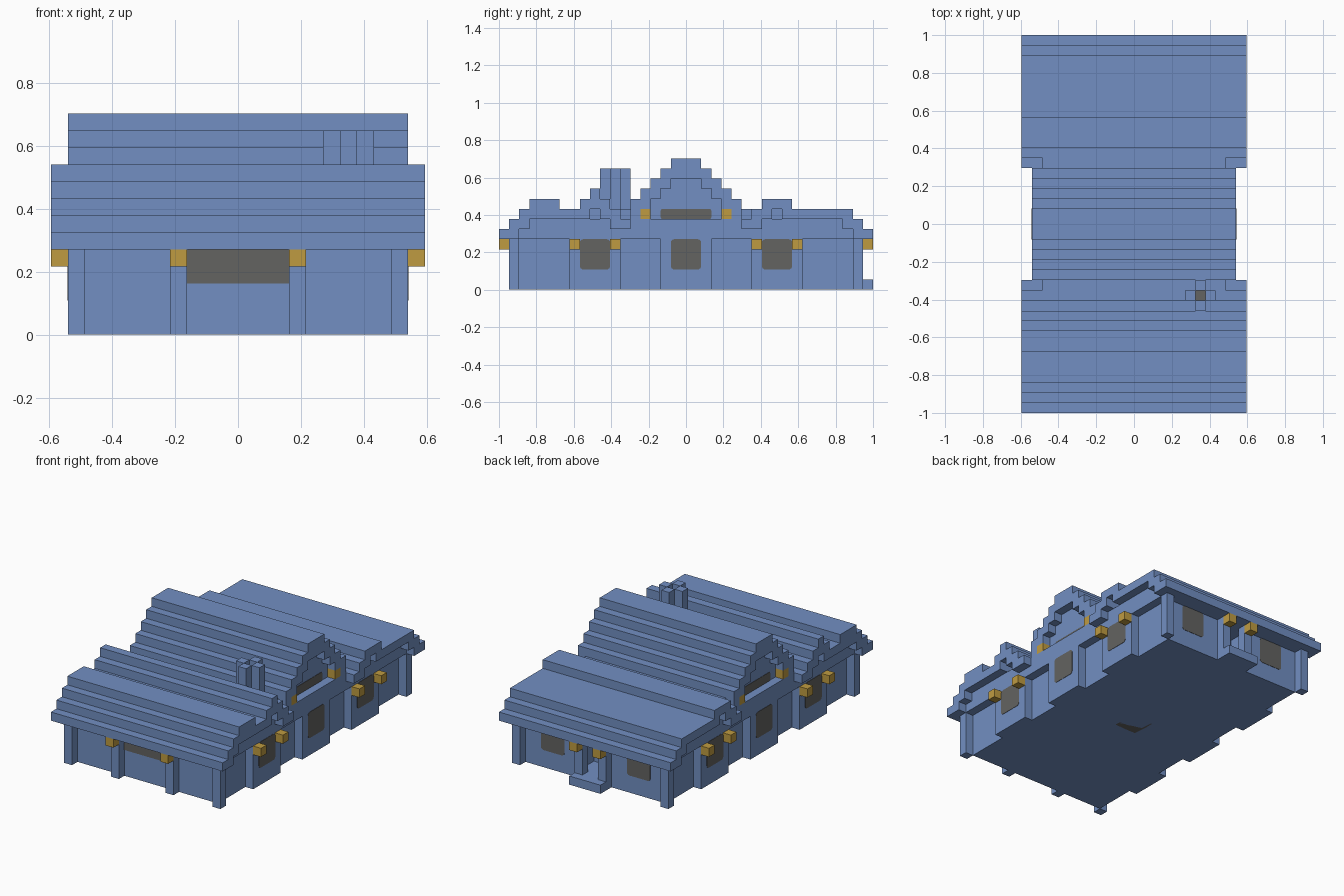
import bpy, bmesh, math
from mathutils import Vector

U = 2 / 37  # one building block

cube = bpy.data.objects.get("Cube")
if cube:
    bpy.data.objects.remove(cube, do_unlink=True)


def material(name, color):
    m = bpy.data.materials.new(name)
    m.use_nodes = True
    m.diffuse_color = (*color, 1)
    m.node_tree.nodes["Principled BSDF"].inputs["Base Color"].default_value = (*color, 1)
    return m


BLUE = material("slate blue", (0.168, 0.275, 0.54))
GOLD = material("gold", (0.52, 0.33, 0.053))
DARK = material("dark glass", (0.125, 0.125, 0.12))


def extrude_polygon(name, points, offset, mat):
    """Closed prism from a planar outline, in block units."""
    bm = bmesh.new()
    face = bm.faces.new([bm.verts.new(Vector(p) * U) for p in points])
    result = bmesh.ops.extrude_face_region(bm, geom=[face])
    verts = [g for g in result["geom"] if isinstance(g, bmesh.types.BMVert)]
    bmesh.ops.translate(bm, verts=verts, vec=Vector(offset) * U)
    bmesh.ops.recalc_face_normals(bm, faces=bm.faces)
    mesh = bpy.data.meshes.new(name)
    bm.to_mesh(mesh)
    bm.free()
    mesh.materials.append(mat)
    obj = bpy.data.objects.new(name, mesh)
    bpy.context.collection.objects.link(obj)
    return obj


def box(name, x, y, z, mat=BLUE):
    base = [(x[0], y[0], z[0]), (x[1], y[0], z[0]), (x[1], y[1], z[0]), (x[0], y[1], z[0])]
    return extrude_polygon(name, base, (0, 0, z[1] - z[0]), mat)


def stepped_roof(name, x0, x1, columns, end, floor=None):
    """Columns are (start y, top, bottom); a floor replaces all bottoms."""
    upper, lower = [], []
    for i, (y, top, bottom) in enumerate(columns):
        stop = columns[i + 1][0] if i + 1 < len(columns) else end
        low = bottom if floor is None else floor
        upper += [(x0, y, top), (x0, stop, top)]
        lower += [(x0, y, low), (x0, stop, low)]
    outline = []
    for p in upper + lower[::-1]:
        if not outline or outline[-1] != p:
            outline.append(p)
    return extrude_polygon(name, outline, (x1 - x0, 0, 0), BLUE)


def window(name, center, along, up, width, height, radius=0.35):
    """Thin rounded plate; its outline spans the along and up directions."""
    c, a, u = Vector(center), Vector(along), Vector(up)
    pts = []
    for k, (sx, sy) in enumerate(((1, 1), (-1, 1), (-1, -1), (1, -1))):
        for step in range(5):
            t = math.pi / 2 * (k + step / 4)
            pts.append(c + a * (sx * (width / 2 - radius) + radius * math.cos(t))
                       + u * (sy * (height / 2 - radius) + radius * math.sin(t)))
    normal = a.cross(u) * 0.08
    return extrude_polygon(name, [p - normal / 2 for p in pts], normal, DARK)


X, Y, Z = (1, 0, 0), (0, 1, 0), (0, 0, 1)

# Walls, with a recess for the back porch
box("main_walls", (-9, 9), (-16.5, 14), (0, 5))
for s, side in ((1, "left"), (-1, "right")):
    box(f"back_wall_{side}", sorted((s * 2, s * 9)), (14, 16.5), (0, 5))
box("porch_step", (-2, 2), (14, 18.5), (0, 1))

# Roofs: front wing, back wing and tall centre
front = [(-18.5, 6, 5), (-17.5, 7, 5), (-16.5, 8, 6), (-15.5, 9, 7), (-12.5, 8, 7),
         (-10.5, 9, 7), (-9.5, 10, 8), (-8.5, 9, 7), (-7.5, 8, 6)]
back = [(5.5, 8, 6), (7.5, 9, 7), (8.5, 9, 8), (9.5, 9, 7), (10.5, 8, 7),
        (15.5, 8, 6), (16.5, 7, 5), (17.5, 6, 5)]
middle = [(i - 5.5, 9 + i, 7 + i) for i in range(5)]
middle += [(1.5 + i, 12 - i, 10 - i) for i in range(4)]
stepped_roof("front_roof", -9, 9, front, -5.5, 5)
stepped_roof("back_roof", -9, 9, back, 18.5, 5)
stepped_roof("middle_roof", -9, 9, middle, 5.5, 5)
front_edge = front + [(-6.5, 7, 6)]
back_edge = [(5.5, 7, 6), (6.5, 8, 6)] + back[1:]

for s, side in ((1, "left"), (-1, "right")):
    # Overhanging gable edges and the ledge under them
    stepped_roof(f"front_gable_{side}", s * 9, s * 11, front_edge, -5.5)
    stepped_roof(f"back_gable_{side}", s * 9, s * 11, back_edge, 18.5)
    stepped_roof(f"middle_gable_{side}", s * 9, s * 10, middle, 5.5)
    box(f"wall_ledge_{side}", sorted((s * 9, s * 10)), (-16.5, 16.5), (5, 7))

    # Side bays with windows and gold brackets
    for y, place in ((-9, "front"), (0, "middle"), (9, "back")):
        box(f"bay_{place}_{side}", sorted((s * 9, s * 10)), (y - 2.5, y + 2.5), (0, 5))
        window(f"bay_window_{place}_{side}", (s * 10, y, 3.5), Y, Z, 3, 3)
        if y:
            for e in (-2, 2):
                box(f"bracket_{place}_{side}", sorted((s * 10, s * 11)),
                    (y + e - 0.5, y + e + 0.5), (4, 5), GOLD)
    window(f"gable_window_{side}", (s * 9, 0, 7.5), Y, Z, 5, 1, 0.15)
    for y in (-4, 4):
        box(f"gable_bracket_{side}", sorted((s * 9, s * 10)), (y - 0.5, y + 0.5), (7, 8), GOLD)

    # Corner posts, front posts and porch posts
    for y, place in ((-17, "front"), (17, "back")):
        box(f"corner_post_{place}_{side}", sorted((s * 9, s * 10)), (y - 0.5, y + 0.5), (0, 5))
    box(f"front_post_{side}", sorted((s * 3, s * 4)), (-17.5, -16.5), (0, 5))
    box(f"front_bracket_{side}", sorted((s * 3, s * 4)), (-18.5, -17.5), (4, 5), GOLD)
    box(f"porch_post_{side}", sorted((s * 1, s * 2)), (16.5, 17.5), (1, 5))
    box(f"porch_bracket_{side}", sorted((s * 1, s * 2)), (17.5, 18.5), (4, 5), GOLD)
    window(f"back_window_{side}", (s * 5.5, 16.5, 3.5), X, Z, 3, 3)

window("front_window", (0, -16.5, 4), X, Z, 6, 2, 0.05)
window("floor_panel", (0, 0, 0.04), X, Y, 3, 3)

# Chimney: four posts around a dark flue
for i, (dx, dy) in enumerate(((1, 0), (-1, 0), (0, 1), (0, -1))):
    box(f"chimney_post_{i + 1}", (6 + dx, 7 + dx), (dy - 7.5, dy - 6.5), (7, 12))
box("chimney_flue", (6, 7), (-7.5, -6.5), (8, 8.1), DARK)
